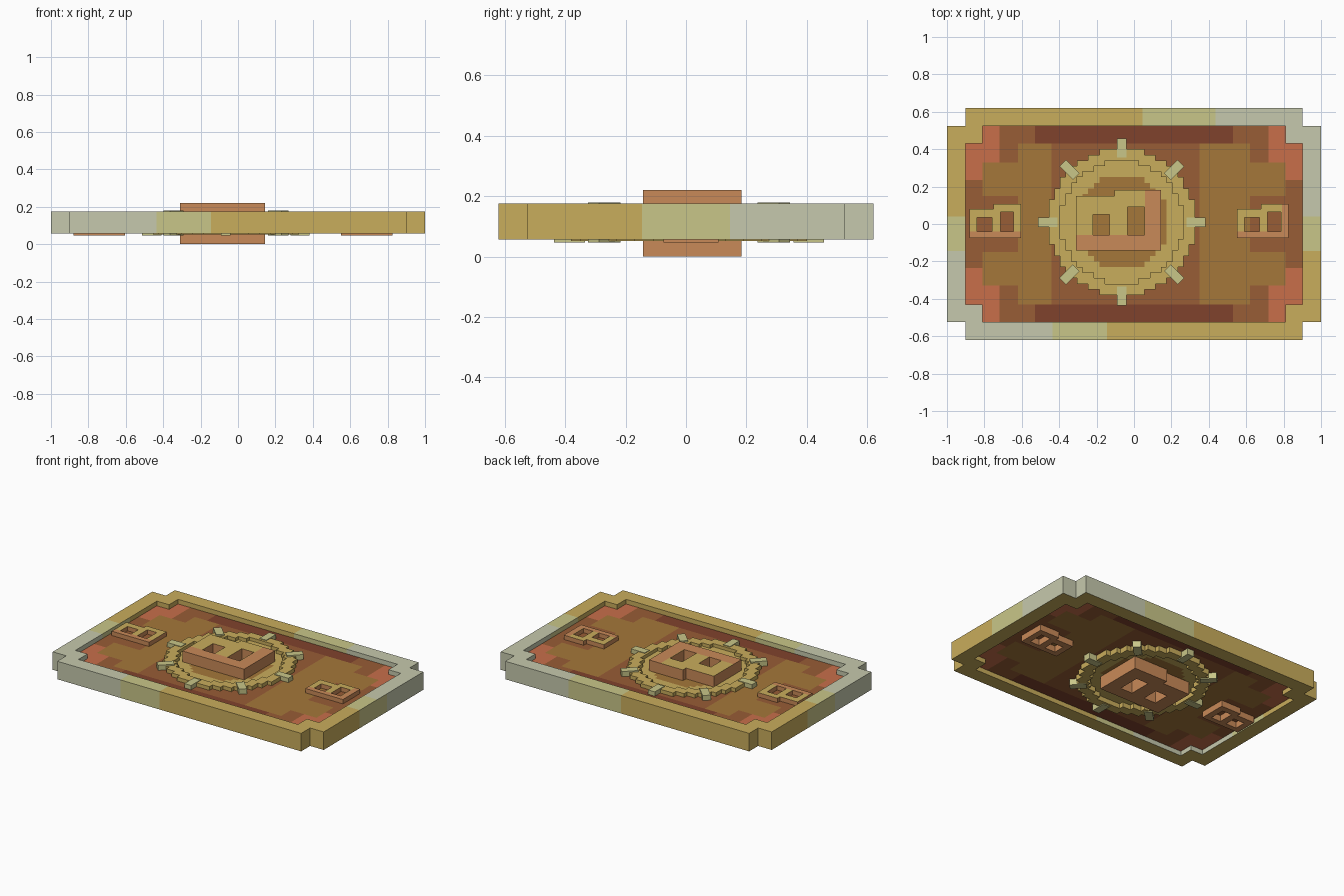
import bpy, bmesh, math
from mathutils import Vector

cube = bpy.data.objects.get("Cube")
if cube:
    bpy.data.objects.remove(cube, do_unlink=True)


def linear(h):
    out = []
    for i in range(0, 6, 2):
        c = int(h[i:i + 2], 16) / 255
        out.append(c / 12.92 if c < 0.04 else ((c + 0.055) / 1.055) ** 2.4)
    return (*out, 1)


def material(name, code):
    m = bpy.data.materials.new(name)
    m.use_nodes = True
    m.diffuse_color = linear(code)
    m.node_tree.nodes["Principled BSDF"].inputs["Base Color"].default_value = linear(code)
    return m


NAMES = ["gold", "pale_grey", "pale_yellow", "orange", "dark_red", "brown", "golden_brown", "coral"]
CODES = ["C9AD5C", "C6C9AD", "C9C689", "C98A58", "80422C", "985D36", "A5773A", "C86F4A"]
MATS = [material(n, c) for n, c in zip(NAMES, CODES)]
(GOLD, GREY, YELLOW, ORANGE, RED, BROWN, TAN, CORAL) = range(len(NAMES))


def slab(name, xs, ys, z0, z1, inside, paint, origin=(0, 0)):
    """Flat block made of grid cells; paint(centre, normal) picks each face's colour."""
    xs, ys = sorted(set(xs)), sorted(set(ys))
    bm = bmesh.new()
    verts = {}

    def v(i, j, z):
        if (i, j, z) not in verts:
            verts[i, j, z] = bm.verts.new((xs[i], ys[j], z))
        return verts[i, j, z]

    cells = {(i, j) for i in range(len(xs) - 1) for j in range(len(ys) - 1)
             if inside((xs[i] + xs[i + 1]) / 2, (ys[j] + ys[j + 1]) / 2)}
    for i, j in cells:
        ring = [(i, j), (i + 1, j), (i + 1, j + 1), (i, j + 1)]
        bm.faces.new([v(*p, z1) for p in ring])
        bm.faces.new([v(*p, z0) for p in reversed(ring)])
        for k, (dx, dy) in enumerate([(0, -1), (1, 0), (0, 1), (-1, 0)]):
            if (i + dx, j + dy) not in cells:
                a, b = ring[k], ring[(k + 1) % 4]
                bm.faces.new([v(*a, z0), v(*b, z0), v(*b, z1), v(*a, z1)])
    bm.normal_update()
    for f in bm.faces:
        f.material_index = paint(f.calc_center_median(), f.normal)
    mesh = bpy.data.meshes.new(name)
    bm.to_mesh(mesh)
    bm.free()
    for m in MATS:
        mesh.materials.append(m)
    ob = bpy.data.objects.new(name, mesh)
    ob.location = (*origin, 0)
    bpy.context.collection.objects.link(ob)
    return ob


def mirrored(values):
    return [s * a for a in values for s in (-1, 1)]


def within(x, y, a, b):
    return abs(x) < a and abs(y) < b


# Notched border, banded from gold to grey
def in_opening(x, y):
    return within(x, y, 0.9, 0.43) or within(x, y, 0.81, 0.525)


def in_border(x, y):
    return (within(x, y, 1, 0.525) or within(x, y, 0.9, 0.62)) and not in_opening(x, y)


def border_paint(c, n):
    if n.z < -0.5:
        return GOLD
    if abs(c.y) > 0.525 or (abs(c.x) < 0.9 and abs(c.y) > 0.43):
        t = c.x if c.y > 0 else -c.x
        return GOLD if t < (0.045 if c.y > 0 else 0.145) else YELLOW if t < 0.435 else GREY
    t = c.y if c.x > 0 else -c.y
    edge = 0.145 if abs(n.x) > 0.5 or c.x < 0 else 0.04
    low = -0.04 if c.x < 0 and n.z > 0.5 else -0.145
    if c.x < 0:
        return GOLD if c.y > -low else YELLOW if c.y > -0.145 else GREY
    return GOLD if t < low else YELLOW if t < edge else GREY


slab("border", mirrored([1, 0.9, 0.81, 0.435, 0.145, 0.045]),
     mirrored([0.62, 0.525, 0.43, 0.145, 0.04]), 0.056, 0.176, in_border, border_paint)


# Recessed panel with a blocky painted pattern
def panel_paint(c, n):
    x, y = abs(c.x), abs(c.y)
    if (x > 0.72 and y > 0.33) or (x > 0.81 and y > 0.235):
        return CORAL
    if y > 0.43:
        return RED if x < 0.53 else BROWN
    if c.x < -0.44 or c.x > 0.35:
        if x < 0.62 or (x < 0.81 and 0.15 < y < 0.33):
            return TAN
    return BROWN


slab("panel", mirrored([0.9, 0.81, 0.72, 0.62, 0.53, 0.44, 0.35]),
     mirrored([0.525, 0.43, 0.33, 0.235, 0.15]), 0.087, 0.145, in_opening, panel_paint)

# Stepped medallion ring and its painted floor
CENTRE = Vector((-0.065, 0.01))
STEP = 0.03
grid = [STEP * k for k in range(-13, 14)]
slab("medallion_ring", grid, grid, 0.052, 0.17,
     lambda x, y: 0.325 < math.hypot(x, y) < 0.392, lambda c, n: GOLD, CENTRE)
slab("medallion_floor", grid, grid, 0.084, 0.148,
     lambda x, y: math.hypot(x, y) < 0.34,
     lambda c, n: GOLD if math.hypot(c.x, c.y) > 0.25 else TAN, CENTRE)

# Eight rays around the ring
for k in range(8):
    diagonal = k % 2
    ray = slab(f"ray_{k + 1}", [0.345, 0.447], [-0.025, 0.025], 0.046,
               0.179 if diagonal else 0.174, lambda x, y: True, lambda c, n: YELLOW, CENTRE)
    ray.rotation_euler.z = k * math.pi / 4


# Face blocks: stepped upper edge, two square through holes, orange lower and side bands
def face_block(name, x0, x1, step_x, y0, y_left, y_right, holes, z0, z1, band_x, band_y):
    xs = [x0, x1, step_x, band_x] + [h[i] for h in holes for i in (0, 1)]
    ys = [y0, y_left, y_right, band_y] + [h[i] for h in holes for i in (2, 3)]

    def inside(x, y):
        if y > (y_left if x < step_x else y_right):
            return False
        return not any(a < x < b and c < y < d for a, b, c, d in holes)

    def paint(c, n):
        return GOLD if n.z > 0.5 and c.x < band_x and c.y > band_y else ORANGE

    slab(name, xs, ys, z0, z1, inside, paint)


face_block("centre_face", -0.31, 0.145, -0.105, -0.143, 0.15, 0.183,
           [(-0.22, -0.13, -0.06, 0.05), (-0.035, 0.055, -0.06, 0.09)], 0, 0.22, 0.06, -0.06)
for name, x, band in (("right_face", -0.88, 0.277), ("left_face", 0.55, 0.24)):
    face_block(name, x, x + 0.277, x + 0.13, -0.075, 0.08, 0.107,
               [(x + 0.04, x + 0.12, -0.04, 0.035), (x + 0.165, x + 0.235, -0.04, 0.065)],
               0.046, 0.174, x + band, -0.04)
